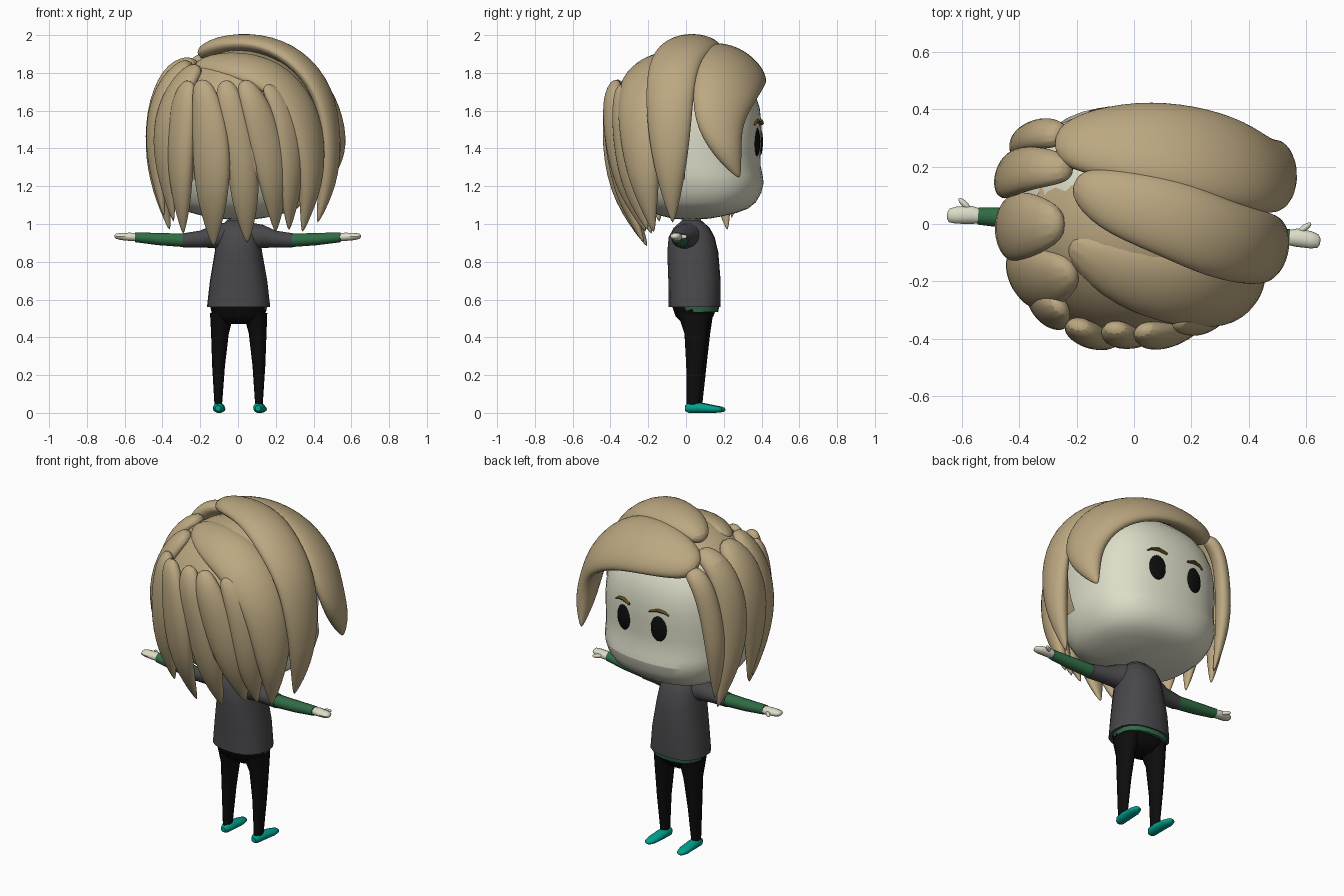
import bpy, bmesh, math
from mathutils import Vector, Matrix

TURN = Matrix.Rotation(math.radians(-4), 4, 'Z')   # whole body is turned slightly


def mat(name, r, g, b):
    m = bpy.data.materials.new(name)
    m.diffuse_color = (r, g, b, 1)
    return m


HAIR = mat("hair_tan", 0.50, 0.39, 0.22)
SKIN = mat("skin_pale", 0.72, 0.72, 0.58)
DARK = mat("shirt_dark", 0.065, 0.065, 0.07)
GREEN = mat("sleeve_green", 0.03, 0.15, 0.06)
BLACK = mat("black", 0.004, 0.004, 0.004)
TEAL = mat("shoe_teal", 0.0, 0.36, 0.27)
BROWN = mat("brow_brown", 0.12, 0.07, 0.01)


def finish(name, bm, material, subsurf=0, turn=True, angle=50):
    bmesh.ops.recalc_face_normals(bm, faces=bm.faces)
    if turn:
        bm.transform(TURN)
    me = bpy.data.meshes.new(name)
    bm.to_mesh(me)
    bm.free()
    ob = bpy.data.objects.new(name, me)
    bpy.context.collection.objects.link(ob)
    me.materials.append(material)
    bpy.ops.object.select_all(action='DESELECT')
    ob.select_set(True)
    bpy.context.view_layer.objects.active = ob
    bpy.ops.object.shade_smooth_by_angle(angle=math.radians(angle))
    if subsurf:
        s = ob.modifiers.new("Subdivision", 'SUBSURF')
        s.levels = s.render_levels = subsurf
    return ob


def skin_rings(loops):
    bm = bmesh.new()
    rings = [[bm.verts.new(p) for p in loop] for loop in loops]
    n = len(rings[0])
    for a, b in zip(rings, rings[1:]):
        for i in range(n):
            j = (i + 1) % n
            bm.faces.new((a[i], a[j], b[j], b[i]))
    bm.faces.new(rings[0])
    bm.faces.new(rings[-1])
    return bm


def loft(name, rings, material, axis='z', n=14, power=2.0, subsurf=0):
    """Rings are (position on axis, centre u, centre v, radius u, radius v)."""
    order = {'z': (1, 2, 0), 'x': (0, 1, 2), 'y': (1, 0, 2)}[axis]
    loops = []
    for t, cu, cv, ru, rv in rings:
        loop = []
        for i in range(n):
            c, s = math.cos(math.tau * i / n), math.sin(math.tau * i / n)
            u = cu + ru * math.copysign(abs(c) ** (2 / power), c)
            v = cv + rv * math.copysign(abs(s) ** (2 / power), s)
            p = (t, u, v)
            loop.append((p[order[0]], p[order[1]], p[order[2]]))
        loops.append(loop)
    return finish(name, skin_rings(loops), material, subsurf)


def ball(name, centre, radii, material, spin=0, subsurf=0):
    bm = bmesh.new()
    bmesh.ops.create_uvsphere(bm, u_segments=20, v_segments=12, radius=1)
    bm.transform(Matrix.Translation(centre) @ Matrix.Rotation(spin, 4, 'Z')
                 @ Matrix.Diagonal((*radii, 1)))
    return finish(name, bm, material, subsurf)


def lock(name, pts, thick=0.055, n=12):
    """Hair lock: points (x, y, z, half width), wrapped round the head."""
    ps = [Vector(p[:3]) for p in pts]
    loops = []
    for k, p in enumerate(ps):
        tan = (ps[min(k + 1, len(ps) - 1)] - ps[max(k - 1, 0)]).normalized()
        c = Vector((0.02, 0.0, min(p.z, 1.45)))
        out = (p - c).normalized()
        side = tan.cross(out).normalized()
        w = pts[k][3]
        th = min(thick, w * 0.8)
        loop = []
        for i in range(n):
            a = math.tau * i / n
            d = p + side * w * math.cos(a) - c
            d = d.normalized() * (p - c).length
            loop.append(c + d + d.normalized() * th * math.sin(a))
        loops.append(loop)
    return finish(name, skin_rings(loops), HAIR, 2, turn=False)


# Head with wide jaw
loft("head", [(1.02, 0, 0.02, 0.10, 0.08), (1.06, 0, 0.05, 0.27, 0.24),
              (1.10, 0, 0.06, 0.36, 0.32), (1.23, 0, 0.05, 0.41, 0.38),
              (1.29, 0, 0.03, 0.41, 0.36), (1.45, 0, 0.02, 0.42, 0.385),
              (1.62, 0, 0.02, 0.41, 0.385), (1.76, 0, 0.02, 0.34, 0.32),
              (1.88, 0, 0.02, 0.18, 0.18)], SKIN, n=20, power=2.5, subsurf=1)
loft("neck", [(0.97, 0, 0.03, 0.05, 0.05), (1.06, 0, 0.03, 0.05, 0.05)], SKIN)

# Torso, hem and hips
loft("shirt", [(0.56, 0, 0.045, 0.168, 0.138), (0.70, 0, 0.045, 0.152, 0.138),
               (0.85, 0, 0.036, 0.126, 0.135), (0.93, 0, 0.03, 0.115, 0.122),
               (0.98, 0, 0.03, 0.10, 0.095), (1.02, 0, 0.03, 0.06, 0.05)],
     DARK, n=18, power=2.4)
loft("shirt_hem", [(0.535, 0, 0.06, 0.145, 0.11), (0.58, 0, 0.05, 0.155, 0.128)],
     GREEN, n=18, power=2.4)
loft("hips", [(0.47, 0, 0.045, 0.09, 0.06), (0.51, 0, 0.045, 0.14, 0.10),
              (0.57, 0, 0.045, 0.15, 0.12)], BLACK, n=16, power=2.4)

# Mirrored limbs and face features
for s, side in ((-1, "left"), (1, "right")):
    loft(side + "_sleeve", [(s * 0.06, 0.02, 0.93, 0.08, 0.08),
                            (s * 0.13, 0.0, 0.935, 0.068, 0.063),
                            (s * 0.20, -0.005, 0.92, 0.05, 0.046),
                            (s * 0.29, -0.01, 0.913, 0.043, 0.039)], DARK, 'x')
    loft(side + "_forearm", [(s * 0.27, -0.01, 0.913, 0.041, 0.037),
                             (s * 0.42, -0.01, 0.92, 0.037, 0.033),
                             (s * 0.545, -0.01, 0.93, 0.03, 0.027)], GREEN, 'x')
    loft(side + "_hand", [(s * 0.53, -0.01, 0.93, 0.024, 0.022),
                          (s * 0.57, -0.008, 0.932, 0.032, 0.023),
                          (s * 0.62, -0.012, 0.934, 0.030, 0.020),
                          (s * 0.645, -0.015, 0.935, 0.024, 0.014),
                          (s * 0.653, -0.015, 0.935, 0.010, 0.006)], SKIN, 'x', n=10)
    ball(side + "_thumb", (s * 0.595, 0.028, 0.932), (0.028, 0.011, 0.012), SKIN, s * 0.7)
    loft(side + "_leg", [(0.04, s * 0.108, 0.045, 0.020, 0.034),
                         (0.25, s * 0.107, 0.055, 0.034, 0.047),
                         (0.42, s * 0.10, 0.06, 0.047, 0.062),
                         (0.53, s * 0.088, 0.05, 0.064, 0.09)], BLACK)
    loft(side + "_shoe", [(0.002, s * 0.106, 0.025, 0.015, 0.015),
                          (0.02, s * 0.106, 0.027, 0.027, 0.027),
                          (0.08, s * 0.107, 0.027, 0.032, 0.027),
                          (0.15, s * 0.110, 0.020, 0.033, 0.020),
                          (0.19, s * 0.112, 0.018, 0.022, 0.014),
                          (0.20, s * 0.112, 0.017, 0.008, 0.006)], TEAL, 'y')
    ball(side + "_eye", (s * 0.122, 0.385, 1.435), (0.05, 0.014, 0.075), BLACK, -s * 0.16)
    loft(side + "_brow", [(s * 0.07, 0.397, 1.530, 0.012, 0.006),
                          (s * 0.12, 0.390, 1.545, 0.012, 0.010),
                          (s * 0.16, 0.380, 1.540, 0.012, 0.008),
                          (s * 0.185, 0.372, 1.525, 0.010, 0.003)], BROWN, 'x', n=8)

# Scalp of hair under the locks, open around the face
bm = bmesh.new()
bmesh.ops.create_uvsphere(bm, u_segments=32, v_segments=20, radius=1)
bm.transform(Matrix.Translation((0.01, -0.005, 1.45)) @ Matrix.Diagonal((0.455, 0.41, 0.47, 1)))
bmesh.ops.delete(bm, geom=[v for v in bm.verts if v.co.z < 1.2
                           or (v.co.y > 0.0 and v.co.z < 1.69)], context='VERTS')
finish("hair_scalp", bm, HAIR, turn=False)

# Sweeping locks over the crown
lock("fringe_lock", [(-0.27, 0.27, 1.79, 0.06), (-0.20, 0.29, 1.83, 0.13),
                     (0.0, 0.30, 1.87, 0.19), (0.22, 0.27, 1.85, 0.21),
                     (0.42, 0.21, 1.73, 0.20), (0.505, 0.17, 1.54, 0.15),
                     (0.515, 0.22, 1.38, 0.085), (0.495, 0.285, 1.24, 0.008)], 0.06)
lock("crown_lock", [(-0.21, 0.15, 1.89, 0.05), (-0.10, 0.09, 1.95, 0.12),
                    (0.12, 0.03, 1.965, 0.15), (0.31, -0.06, 1.89, 0.15),
                    (0.46, -0.09, 1.71, 0.14), (0.50, -0.09, 1.45, 0.12),
                    (0.475, -0.08, 1.2, 0.07), (0.42, -0.07, 1.0, 0.006)])
lock("rear_crown_lock", [(-0.23, -0.06, 1.83, 0.05), (-0.08, -0.16, 1.86, 0.13),
                         (0.17, -0.24, 1.82, 0.16), (0.36, -0.26, 1.62, 0.14),
                         (0.40, -0.24, 1.35, 0.12), (0.38, -0.21, 1.15, 0.07),
                         (0.34, -0.17, 0.95, 0.006)])
lock("left_rear_lock", [(-0.20, -0.16, 1.84, 0.05), (-0.30, -0.19, 1.75, 0.12),
                        (-0.39, -0.20, 1.55, 0.13), (-0.39, -0.18, 1.3, 0.10),
                        (-0.34, -0.14, 1.0, 0.006)])

# Back locks hanging to the collar
lock("back_lock_1", [(-0.20, -0.34, 1.76, 0.04), (-0.17, -0.385, 1.68, 0.08),
                     (-0.14, -0.39, 1.40, 0.12), (-0.14, -0.33, 1.12, 0.10),
                     (-0.13, -0.20, 0.87, 0.006)])
lock("back_lock_2", [(0.02, -0.36, 1.76, 0.04), (0.08, -0.40, 1.66, 0.08),
                     (0.16, -0.37, 1.42, 0.11), (0.20, -0.31, 1.18, 0.09),
                     (0.20, -0.21, 0.95, 0.006)])
lock("back_lock_3", [(-0.07, -0.35, 1.76, 0.04), (-0.05, -0.40, 1.66, 0.08),
                     (0.02, -0.38, 1.40, 0.09), (0.04, -0.32, 1.12, 0.085),
                     (0.05, -0.22, 0.89, 0.006)])
lock("back_lock_4", [(-0.25, -0.28, 1.76, 0.04), (-0.29, -0.30, 1.66, 0.09),
                     (-0.31, -0.30, 1.40, 0.10), (-0.30, -0.25, 1.15, 0.07),
                     (-0.29, -0.18, 0.94, 0.006)])
lock("back_lock_5", [(0.14, -0.34, 1.74, 0.04), (0.24, -0.34, 1.62, 0.08),
                     (0.29, -0.32, 1.38, 0.09), (0.28, -0.27, 1.15, 0.07),
                     (0.27, -0.20, 0.96, 0.006)], 0.045)

# Left side locks
lock("left_lock_1", [(-0.24, 0.0, 1.86, 0.06), (-0.38, 0.0, 1.76, 0.13),
                     (-0.45, -0.02, 1.55, 0.13), (-0.435, -0.03, 1.3, 0.07),
                     (-0.39, -0.03, 1.03, 0.006)], 0.05)
lock("left_lock_2", [(-0.21, 0.19, 1.86, 0.05), (-0.34, 0.20, 1.83, 0.08),
                     (-0.43, 0.18, 1.64, 0.10), (-0.445, 0.17, 1.40, 0.09),
                     (-0.41, 0.19, 1.18, 0.06), (-0.36, 0.22, 0.96, 0.006)], 0.05)
lock("left_lock_3", [(-0.24, 0.31, 1.80, 0.05), (-0.33, 0.32, 1.74, 0.065),
                     (-0.38, 0.30, 1.55, 0.065), (-0.40, 0.28, 1.30, 0.06),
                     (-0.36, 0.24, 1.02, 0.006)], 0.045)
